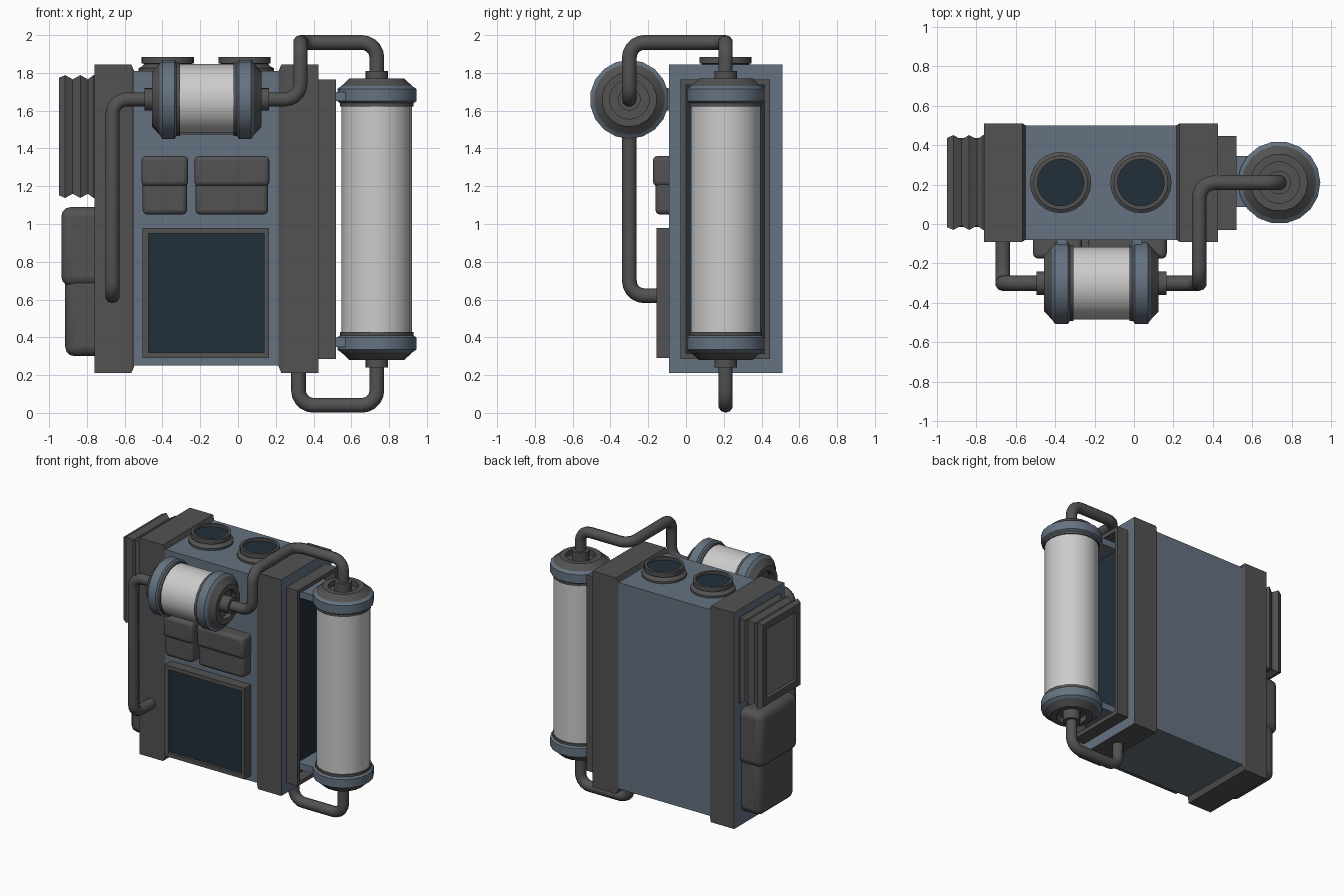
import bpy, bmesh, math
from mathutils import Vector, Matrix

if "Cube" in bpy.data.objects:
    bpy.data.objects.remove(bpy.data.objects["Cube"])

COLORS = {"grey": (.085, .085, .085), "blue": (.13, .17, .22),
          "white": (.55, .55, .55), "dark": (.016, .028, .042), "mid": (.17, .17, .17)}
MATS = {}
for n, c in COLORS.items():
    MATS[n] = bpy.data.materials.new(n)
    MATS[n].diffuse_color = (*c, 1)
ORDER = list(COLORS)


def finish(name, bm, smooth=True, bevel=0):
    bmesh.ops.recalc_face_normals(bm, faces=bm.faces)
    me = bpy.data.meshes.new(name)
    bm.to_mesh(me)
    bm.free()
    for n in ORDER:
        me.materials.append(MATS[n])
    ob = bpy.data.objects.new(name, me)
    bpy.context.collection.objects.link(ob)
    if bevel:
        m = ob.modifiers.new("bevel", "BEVEL")
        m.width, m.segments = bevel, 3
    if smooth:
        bpy.ops.object.select_all(action='DESELECT')
        ob.select_set(True)
        bpy.context.view_layer.objects.active = ob
        bpy.ops.object.shade_smooth_by_angle(angle=math.radians(35))
    return ob


def bridge(bm, rings, mats):
    """Join closed vertex rings, one material per strip."""
    for r0, r1, m in zip(rings, rings[1:], mats):
        n = len(r0)
        for i in range(n):
            f = bm.faces.new((r0[i], r0[(i + 1) % n], r1[(i + 1) % n], r1[i]))
            f.material_index = ORDER.index(m)


def loft(name, axis, rects, mats, cap):
    """Stack of rectangles (d, a0, a1, b0, b1) along x (a=y, b=z) or y (a=x, b=z)."""
    bm = bmesh.new()
    rings = []
    for d, a0, a1, b0, b1 in rects:
        pts = [(a0, b0), (a1, b0), (a1, b1), (a0, b1)]
        rings.append([bm.verts.new((d, a, b) if axis == "x" else (a, d, b)) for a, b in pts])
    bridge(bm, rings, mats)
    bm.faces.new(rings[0]).material_index = ORDER.index(mats[0])
    bm.faces.new(rings[-1]).material_index = ORDER.index(cap)
    return finish(name, bm, smooth=False)


def box(name, x0, x1, y0, y1, z0, z1, mat, bevel=0):
    bm = bmesh.new()
    bmesh.ops.create_cube(bm, size=1, matrix=Matrix.Translation(
        ((x0 + x1) / 2, (y0 + y1) / 2, (z0 + z1) / 2)) @ Matrix.Diagonal((x1 - x0, y1 - y0, z1 - z0, 1)))
    for f in bm.faces:
        f.material_index = ORDER.index(mat)
    return finish(name, bm, smooth=bool(bevel), bevel=bevel)


def lathe(name, prof, mats, loc, sides=18, along_x=False):
    """Spin a (height, radius) profile; both ends are capped."""
    bm = bmesh.new()
    rings = [[bm.verts.new((r * math.cos(t), r * math.sin(t), h))
              for t in (2 * math.pi * i / sides for i in range(sides))] for h, r in prof]
    bridge(bm, rings, mats)
    for r, m in ((rings[0], mats[0]), (rings[-1], mats[-1])):
        bm.faces.new(r).material_index = ORDER.index(m)
    rot = Matrix.Rotation(math.pi / 2, 4, 'Y') if along_x else Matrix()
    bm.transform(Matrix.Translation(loc) @ rot)
    return finish(name, bm)


def tank(name, half, loc, along_x=False):
    end = [(.04, .06), (-.04, .06), (-.04, .105), (0, .105), (0, .145), (-.04, .188),
           (-.055, .209), (-.12, .209), (-.13, .194), (-.148, .194), (-.148, .186)]
    mats = ["grey"] * 5 + ["blue"] * 3 + ["grey"] * 2
    prof = [(half + d, r) for d, r in end]
    prof += [(-h, r) for h, r in reversed(prof)]
    lathe(name, prof, mats + ["white"] + mats[::-1], loc, along_x=along_x)


def pipe(name, corners, bend=.08, radius=.039):
    """Round tube through the corner points with filleted bends."""
    p = [Vector(c) for c in corners]
    path = [p[0]]
    for a, b, c in zip(p, p[1:], p[2:]):
        s, e = b + (a - b).normalized() * bend, b + (c - b).normalized() * bend
        mid = s + e - b
        for i in range(6):
            t = i / 5 * math.pi / 2
            path.append(mid + (s - mid) * math.cos(t) + (e - mid) * math.sin(t))
    path.append(p[-1])
    cu = bpy.data.curves.new(name, 'CURVE')
    cu.dimensions = '3D'
    cu.bevel_depth, cu.bevel_resolution, cu.use_fill_caps = radius, 3, True
    sp = cu.splines.new('POLY')
    sp.points.add(len(path) - 1)
    for q, v in zip(sp.points, path):
        q.co = (*v, 1)
    cu.materials.append(MATS["grey"])
    ob = bpy.data.objects.new(name, cu)
    bpy.context.collection.objects.link(ob)
    bpy.ops.object.select_all(action='DESELECT')
    ob.select_set(True)
    bpy.context.view_layer.objects.active = ob
    bpy.ops.object.convert(target='MESH')
    bpy.ops.object.shade_smooth_by_angle(angle=math.radians(50))


# Main casing with thick end bands
box("casing", -.6, .27, -.08, .5, .25, 1.81, "blue")
for name, x_in, x_out, s in (("left_band", -.55, -.76, -1), ("right_band", .215, .425, 1)):
    loft(name, "x", [(x_in, -.08, .5, .245, 1.81), (x_in + s * .015, -.09, .51, .21, 1.845),
                     (x_out, -.09, .51, .21, 1.845)], ["grey", "grey"], "blue")

# Recessed frames: right side and front screen
loft("side_frame", "x", [(.42, -.03, .445, .285, 1.765), (.52, -.03, .445, .285, 1.765),
                         (.52, 0, .415, .315, 1.735), (.44, 0, .415, .315, 1.735)],
     ["grey", "grey", "grey"], "dark")
loft("front_screen", "y", [(-.07, -.505, .165, .29, .98), (-.155, -.505, .165, .29, .98),
                           (-.155, -.475, .137, .32, .95), (-.135, -.475, .137, .32, .95)],
     ["grey", "grey", "grey"], "dark")

# Pleated bellows on the left side with inset panel
cy, cz = .21, 1.463
steps = [(-.75, 0), (-.765, 0), (-.795, -.022), (-.835, 0), (-.875, -.022), (-.915, 0),
         (-.948, -.014), (-.948, -.065), (-.93, -.07)]
loft("side_bellows", "x", [(x, cy - .24 - o, cy + .24 + o, cz - .325 - o, cz + .325 + o)
                           for x, o in steps], ["grey"] * 8, "mid")

# Pouches: body plus slightly larger flap
for name, x0, x1 in (("small_pouch", -.505, -.27), ("wide_pouch", -.225, .16)):
    box(name, x0, x1, -.162, -.04, 1.05, 1.3, "grey", .025)
    box(name + "_flap", x0 - .006, x1 + .006, -.175, -.04, 1.2, 1.36, "grey", .025)
box("side_pouch", -.915, -.7, .0, .42, .3, .9, "grey", .05)
box("side_pouch_flap", -.935, -.7, -.015, .435, .67, 1.09, "grey", .05)

# Round ports on top
for i, x in enumerate((-.372, .035)):
    lathe("top_port_%d" % (i + 1), [(1.79, .155), (1.825, .155), (1.835, .135), (1.848, .125), (1.85, .138),
          (1.885, .138), (1.885, .118), (1.865, .118), (1.865, .117), (1.865, .01)],
          ["grey"] * 7 + ["dark"] * 2, (x, .21, 0), sides=24)

# Tanks and their brackets
tank("tall_tank", .745, (.735, .21, 1.025))
tank("short_tank", .29, (-.165, -.3, 1.66), along_x=True)
for i, z in enumerate((.375, 1.675)):
    box("tall_tank_bracket_%d" % (i + 1), .43, .58, .085, .345, z - .025, z + .025, "blue")
for i, x in enumerate((-.365, .015)):
    box("short_tank_bracket_%d" % (i + 1), x - .025, x + .025, -.14, -.07, 1.6, 1.72, "blue")

# Connecting pipes
pipe("upper_pipe", [(.735, .21, 1.74), (.735, .21, 1.961), (.33, .21, 1.961),
                    (.33, -.3, 1.961), (.33, -.3, 1.66), (.13, -.3, 1.66)])
pipe("lower_pipe", [(.735, .21, .3), (.735, .21, .04), (.32, .21, .04), (.32, .21, .24)])
pipe("left_pipe", [(-.46, -.3, 1.66), (-.665, -.3, 1.66), (-.665, -.3, .62), (-.665, -.06, .62)])

for m in bpy.data.materials:
    if m.users and not m.is_grease_pencil:
        m.use_nodes = True
        m.node_tree.nodes["Principled BSDF"].inputs["Base Color"].default_value = m.diffuse_color
